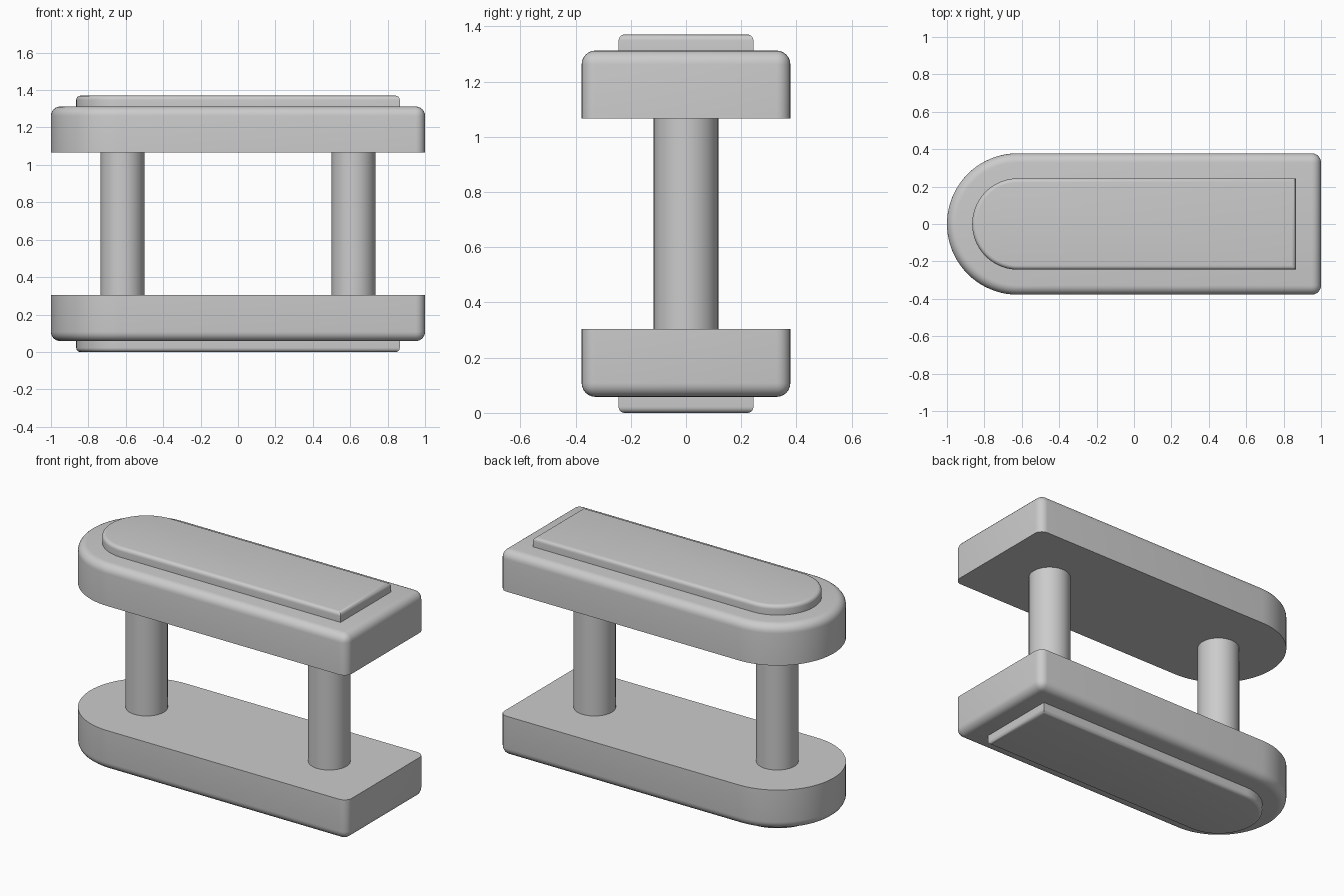
import bpy, bmesh, math

cube = bpy.data.objects.get("Cube")
if cube:
    bpy.data.objects.remove(cube, do_unlink=True)

MID = 0.685       # height of the mirror plane between the two halves
POST_R = 0.117

grey = bpy.data.materials.new("plain grey")
grey.use_nodes = True
grey.diffuse_color = (0.6, 0.6, 0.6, 1)
grey.node_tree.nodes["Principled BSDF"].inputs["Base Color"].default_value = (0.6, 0.6, 0.6, 1)


def finish(obj):
    obj.data.materials.append(grey)
    bpy.ops.object.select_all(action='DESELECT')
    obj.select_set(True)
    bpy.context.view_layer.objects.active = obj
    bpy.ops.object.shade_smooth_by_angle(angle=math.radians(35))


def slab(name, side, length, half_width, inner, outer, radius, round_corners):
    """Plate with a half-round left end; inner and outer are distances from MID."""
    cx = -length + half_width
    arc = [math.pi * (0.5 + i / 40) for i in range(41)]
    outline = [(cx + half_width * math.cos(a), half_width * math.sin(a)) for a in arc]
    outline += [(length, -half_width), (length, half_width)]

    bm = bmesh.new()
    base = bm.faces.new([bm.verts.new((x, y, MID + side * inner)) for x, y in outline])
    moved = bmesh.ops.extrude_face_region(bm, geom=[base], use_keep_orig=True)["geom"]
    rim = [v for v in moved if isinstance(v, bmesh.types.BMVert)]
    bmesh.ops.translate(bm, vec=(0, 0, side * (outer - inner)), verts=rim)
    bmesh.ops.recalc_face_normals(bm, faces=bm.faces)

    # Round the outer rim, and the square end's upright corners where wanted
    edges = []
    for e in bm.edges:
        a, b = e.verts
        upright = abs(a.co.z - b.co.z) > 0.01
        on_rim = a in rim and b in rim
        corner = upright and a.co.x > length - 0.01
        if on_rim or (round_corners and corner):
            edges.append(e)
    bmesh.ops.bevel(bm, geom=edges, offset=radius, segments=6, profile=0.5,
                    affect='EDGES', clamp_overlap=False)
    bmesh.ops.recalc_face_normals(bm, faces=bm.faces)

    mesh = bpy.data.meshes.new(name)
    bm.to_mesh(mesh)
    bm.free()
    obj = bpy.data.objects.new(name, mesh)
    bpy.context.collection.objects.link(obj)
    finish(obj)


# Upper and lower plates, each with a raised pad on its outer face
for label, side in (("upper", 1), ("lower", -1)):
    slab(label + "_plate", side, 1.0, 0.378, 0.381, 0.627, 0.05, True)
    slab(label + "_pad", side, 0.865, 0.244, 0.62, MID, 0.022, False)

# Round posts joining the plates
for label, x in (("right", -0.618), ("left", 0.618)):
    bpy.ops.mesh.primitive_cylinder_add(vertices=48, radius=POST_R, depth=0.78,
                                        location=(x, 0, MID))
    post = bpy.context.object
    post.name = label + "_post"
    finish(post)
